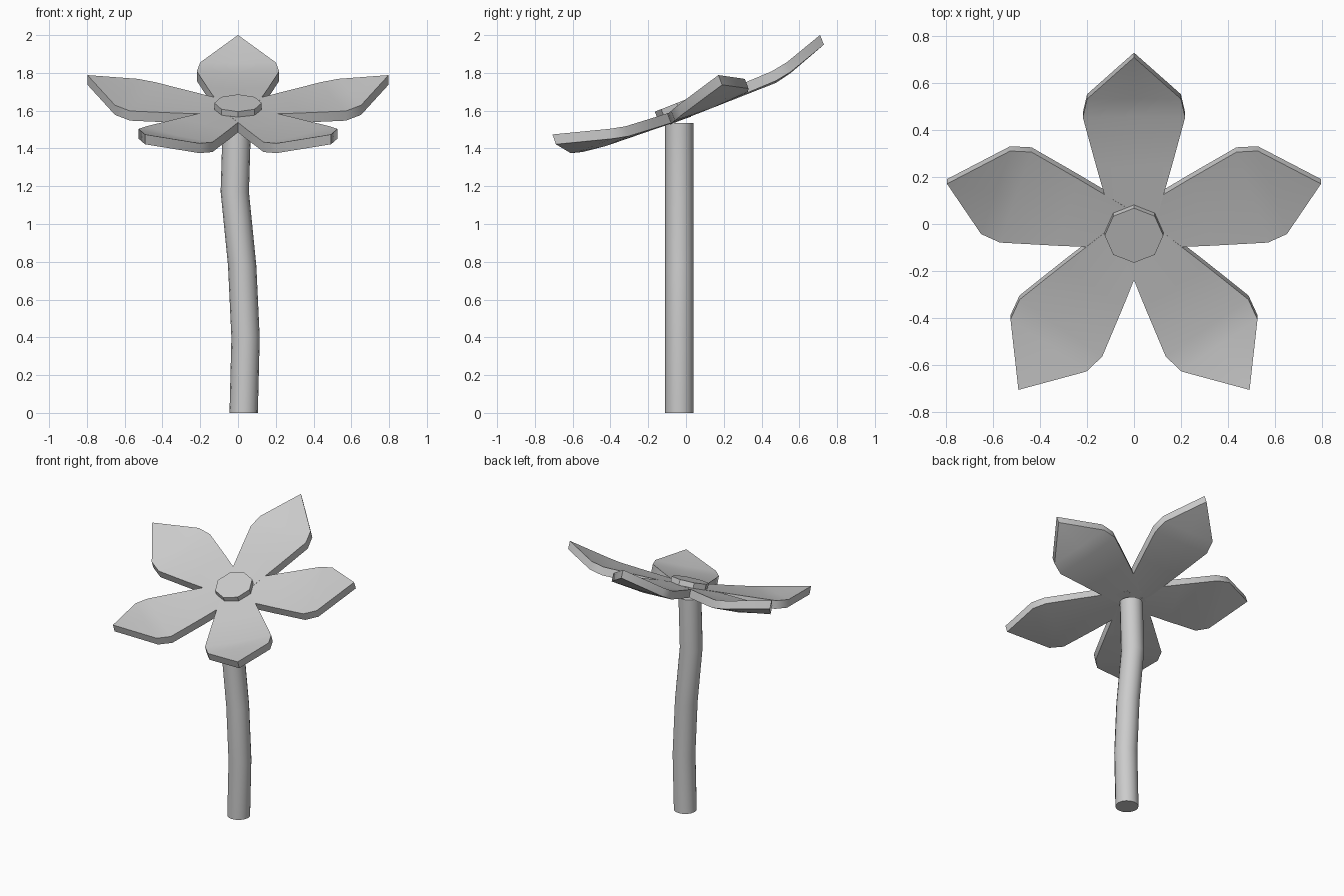
import bpy, bmesh, math
from mathutils import Matrix, Vector

cube = bpy.data.objects.get("Cube")
if cube:
    bpy.data.objects.remove(cube, do_unlink=True)

grey = bpy.data.materials.new("light_grey")
grey.use_nodes = True
grey.diffuse_color = (0.6, 0.6, 0.6, 1)
grey.node_tree.nodes["Principled BSDF"].inputs["Base Color"].default_value = (0.6, 0.6, 0.6, 1)


def finish(bm, name, angle):
    """Turn a bmesh into a shaded, coloured object."""
    bmesh.ops.recalc_face_normals(bm, faces=bm.faces[:])
    mesh = bpy.data.meshes.new(name)
    bm.to_mesh(mesh)
    bm.free()
    mesh.materials.append(grey)
    obj = bpy.data.objects.new(name, mesh)
    bpy.context.collection.objects.link(obj)
    bpy.ops.object.select_all(action='DESELECT')
    obj.select_set(True)
    bpy.context.view_layer.objects.active = obj
    bpy.ops.object.shade_smooth_by_angle(angle=math.radians(angle))
    return obj


centre = Vector((0, -0.035, 1.605))


def head_matrix(tilt, turn=0):
    return (Matrix.Translation(centre) @ Matrix.Rotation(math.radians(tilt), 4, 'X')
            @ Matrix.Rotation(math.radians(turn), 4, 'Z'))


# Petals: rows of (distance from centre, half width, mid height, edge height)
rows = [(0, 0.08, 0, 0), (0.3, 0.16, 0, 0.005), (0.53, 0.218, 0, 0.01), (0.62, 0.2, 0.02, 0.025)]
tip = (0, 0.838, 0.095)
thickness = 0.055


def petal(name, turn, tilt):
    bm = bmesh.new()
    grid = [[bm.verts.new((side * w, r, edge if side else mid)) for side in (-1, 0, 1)]
            for r, w, mid, edge in rows]
    for a, b in zip(grid, grid[1:]):
        for i in range(2):
            bm.faces.new((a[i], a[i + 1], b[i + 1], b[i]))
    end = bm.verts.new(tip)
    for i in range(2):
        bm.faces.new((grid[-1][i], grid[-1][i + 1], end))
    # Thicken downwards
    out = bmesh.ops.extrude_face_region(bm, geom=bm.faces[:])
    lower = [v for v in out["geom"] if isinstance(v, bmesh.types.BMVert)]
    bmesh.ops.translate(bm, verts=lower, vec=(0, 0, -thickness))
    bm.transform(head_matrix(tilt, turn))
    finish(bm, name, 40)


petal("back_petal", 0, 21.5)
for side, sign in (("left", -1), ("right", 1)):
    petal(side + "_petal", sign * 72, 21.5)
    petal("front_" + side + "_petal", sign * 144, 19)

# Octagonal flower centre, tilted with the petals
bm = bmesh.new()
bmesh.ops.create_cone(bm, cap_ends=True, segments=8, radius1=0.125, radius2=0.125, depth=0.06)
bm.transform(head_matrix(21.5) @ Matrix.Translation((0, 0, 0.008)))
finish(bm, "flower_centre", 30)

# Gently bent stem: (height, sideways offset)
path = [(0, 0.03), (0.4, 0.04), (0.78, 0.022), (1.17, -0.017), (1.535, -0.006)]
radius, sides = 0.075, 16
bm = bmesh.new()
rings = []
for z, x in path:
    angles = [math.tau * i / sides for i in range(sides)]
    rings.append([bm.verts.new((x + radius * math.cos(a), centre.y + radius * math.sin(a), z))
                  for a in angles])
for a, b in zip(rings, rings[1:]):
    for i in range(sides):
        j = (i + 1) % sides
        bm.faces.new((a[i], a[j], b[j], b[i]))
bm.faces.new(rings[0])
bm.faces.new(rings[-1])
finish(bm, "stem", 40)
